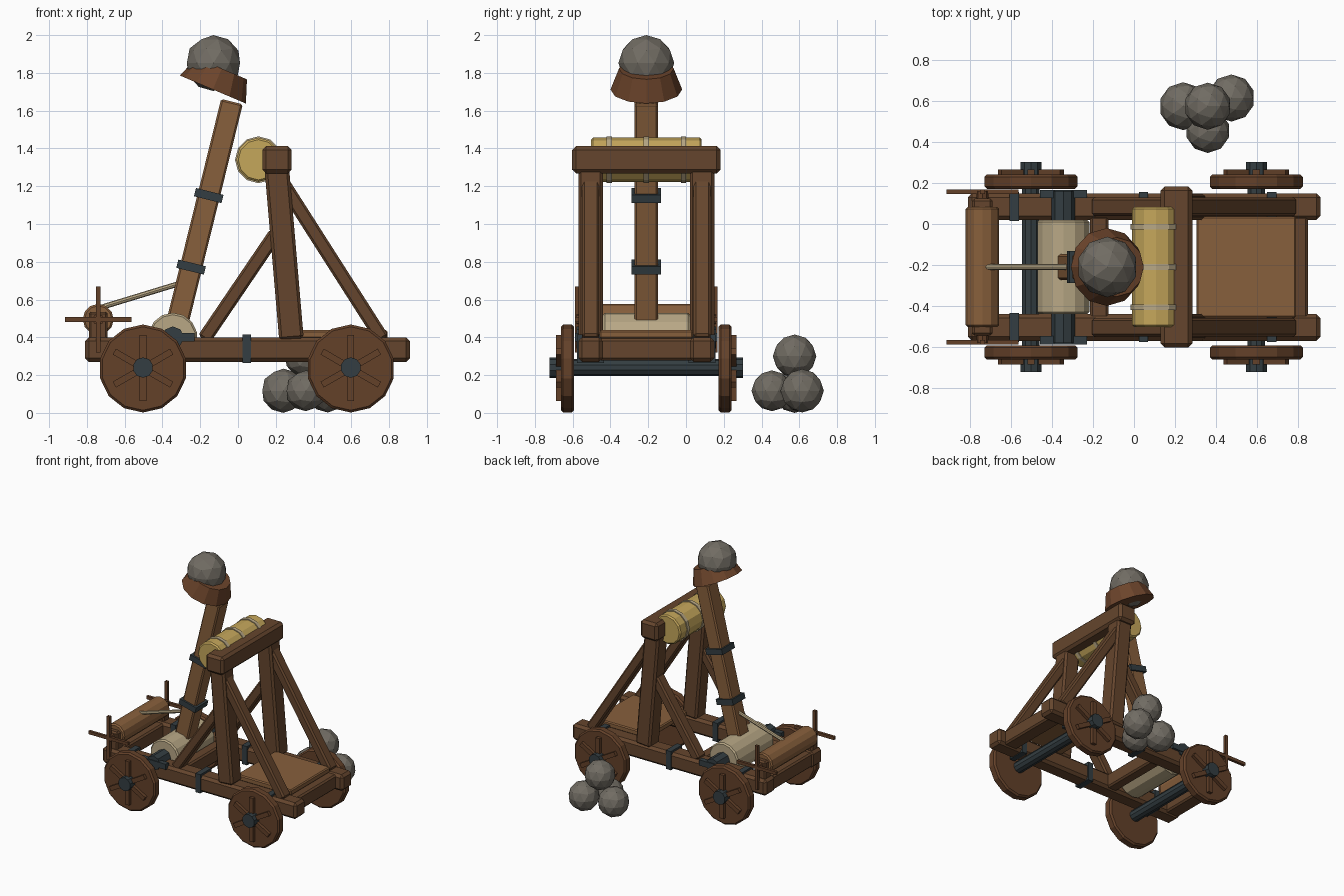
import bpy, math
from mathutils import Vector, Matrix

if "Cube" in bpy.data.objects:
    bpy.data.objects.remove(bpy.data.objects["Cube"])

YC = -0.21  # centre line of the catapult


def mat(name, c):
    m = bpy.data.materials.new(name)
    m.diffuse_color = (*c, 1)
    m.use_nodes = True
    m.node_tree.nodes["Principled BSDF"].inputs["Base Color"].default_value = m.diffuse_color
    return m


TIMBER = mat("dark timber", (0.130, 0.060, 0.026))
PLANK = mat("light wood", (0.245, 0.115, 0.045))
WHEEL = mat("wheel wood", (0.125, 0.052, 0.022))
CUP = mat("cup wood", (0.150, 0.058, 0.024))
IRON = mat("dark iron", (0.034, 0.048, 0.054))
STRAW = mat("straw", (0.560, 0.385, 0.105))
ROPE = mat("rope", (0.480, 0.390, 0.235))
STONE = mat("stone", (0.165, 0.150, 0.125))


def finish(name, material, matrix, bevel=0.0):
    ob = bpy.context.object
    ob.name = name
    ob.matrix_world = matrix
    ob.data.materials.append(material)
    if bevel:
        b = ob.modifiers.new("bevel", "BEVEL")
        b.width, b.segments, b.limit_method = bevel, 1, "ANGLE"
    return ob


def box(name, center, size, material, bevel=0.0, rot_y=0.0):
    bpy.ops.mesh.primitive_cube_add(size=1)
    m = (Matrix.Translation(center) @ Matrix.Rotation(rot_y, 4, "Y")
         @ Matrix.Diagonal((1, 1, 1, 1)))
    for v in bpy.context.object.data.vertices:
        v.co = Vector(a * b for a, b in zip(v.co, size))
    return finish(name, material, m, bevel)


def beam(name, a, b, y, width, depth, material, bevel=0.012):
    """Square timber between two (x, z) points in the side plane."""
    dx, dz = b[0] - a[0], b[1] - a[1]
    mid = ((a[0] + b[0]) / 2, y, (a[1] + b[1]) / 2)
    return box(name, mid, (width, depth, math.hypot(dx, dz)), material, bevel,
               math.atan2(dx, dz))


def roller(name, x, z, y0, y1, r, material, sides=12, bevel=0.0):
    """Cylinder lying along y."""
    bpy.ops.mesh.primitive_cylinder_add(vertices=sides, radius=r, depth=abs(y1 - y0))
    m = Matrix.Translation((x, (y0 + y1) / 2, z)) @ Matrix.Rotation(math.pi / 2, 4, "X")
    return finish(name, material, m, bevel)


def stone(name, p, r):
    bpy.ops.mesh.primitive_ico_sphere_add(subdivisions=2, radius=r)
    return finish(name, STONE, Matrix.Translation(p))


# Parts mirrored on both sides of the frame
for s, tag in ((-1, "near"), (1, "far")):
    y = YC + s * 0.295
    box(f"side_rail_{tag}", (0.05, y, 0.335), (1.72, 0.13, 0.13), TIMBER, 0.02)
    beam(f"upright_{tag}", (0.283, 0.39), (0.205, 1.30), y, 0.13, 0.13, TIMBER, 0.015)
    beam(f"front_brace_{tag}", (0.235, 1.22), (0.765, 0.39), y, 0.075, 0.09, TIMBER)
    beam(f"rear_brace_{tag}", (0.20, 0.95), (-0.18, 0.39), y, 0.075, 0.09, TIMBER)
    for x in (-0.585, 0.047, 0.672):
        box(f"rail_band_{tag}", (x, y, 0.34), (0.045, 0.142, 0.15), IRON)
    # drum bearing and winch post
    box(f"bearing_plate_{tag}", (-0.345, YC + s * 0.357, 0.40), (0.23, 0.04, 0.045), IRON)
    box(f"winch_post_{tag}", (-0.74, YC + s * 0.295, 0.46), (0.10, 0.08, 0.15), TIMBER, 0.012)
    # winch handles
    yh = YC + s * 0.367
    box(f"handle_upright_{tag}", (-0.74, yh, 0.495), (0.025, 0.022, 0.35), WHEEL)
    box(f"handle_level_{tag}", (-0.74, yh, 0.495), (0.35, 0.022, 0.025), WHEEL)
    # wheels with raised spokes and iron hubs
    for x, end in ((-0.503, "rear"), (0.597, "front")):
        roller(f"{end}_wheel_{tag}", x, 0.235, YC + s * 0.382, YC + s * 0.452,
               0.233, WHEEL, 14, 0.012)
        for k in range(3):
            box(f"{end}_spokes_{tag}", (x, YC + s * 0.460, 0.237), (0.035, 0.034, 0.35),
                WHEEL, 0, k * math.pi / 3)
        roller(f"{end}_hub_{tag}", x, 0.24, YC + s * 0.44, YC + s * 0.512, 0.054, IRON, 10)

# Axles, cross timbers and front deck
for x, end in ((-0.503, "rear"), (0.597, "front")):
    roller(f"{end}_axle", x, 0.24, YC - 0.45, YC + 0.45, 0.045, IRON, 10)
for x, w in ((-0.74, 0.12), (-0.17, 0.09), (0.79, 0.12)):
    box("cross_timber", (x, YC, 0.335), (w, 0.50, 0.115), TIMBER, 0.012)
box("deck", (0.548, YC, 0.415), (0.485, 0.495, 0.045), PLANK, 0.008)

# Top crossbar and bound straw pad
box("crossbar", (0.207, YC, 1.34), (0.155, 0.785, 0.145), TIMBER, 0.02)
roller("straw_pad", 0.108, 1.34, YC - 0.293, YC + 0.293, 0.117, STRAW, 12, 0.01)
for d in (-0.197, 0, 0.197):
    roller("pad_rope", 0.108, 1.34, YC + d - 0.014, YC + d + 0.014, 0.124, ROPE, 12)

# Rope drum and winch
roller("rope_drum", -0.345, 0.40, YC - 0.23, YC + 0.23, 0.13, ROPE, 14, 0.01)
roller("drum_axle", -0.345, 0.40, YC - 0.37, YC + 0.37, 0.058, IRON, 8)
roller("winch", -0.74, 0.495, YC - 0.293, YC + 0.293, 0.082, PLANK, 12, 0.01)
roller("winch_axle", -0.74, 0.495, YC - 0.37, YC + 0.37, 0.03, WHEEL, 8)

# Throwing arm with iron bands
foot, tip = Vector((-0.339, 0.405)), Vector((-0.032, 1.648))
u = (tip - foot).normalized()
beam("throwing_arm", foot, tip, YC, 0.118, 0.125, PLANK, 0.01)
for s in (0.378, 0.768):
    p = foot + u * s
    box("arm_band", (p.x, YC, p.y), (0.15, 0.155, 0.045), IRON, 0.0, math.atan2(u.x, u.y))

# Winch rope
a, b = Vector((-0.72, YC, 0.56)), Vector((-0.31, YC, 0.685))
bpy.ops.mesh.primitive_cylinder_add(vertices=8, radius=0.014, depth=(b - a).length)
finish("winch_rope", ROPE, Matrix.Translation((a + b) / 2)
       @ (b - a).to_track_quat("Z", "Y").to_matrix().to_4x4())

# Tilted cup
bpy.ops.mesh.primitive_cone_add(vertices=12, radius1=0.19, radius2=0.145, depth=0.12)
finish("cup", CUP, Matrix.Translation((-0.133, YC, 1.712))
       @ Matrix.Rotation(math.radians(23), 4, "Y") @ Matrix.Translation((0, 0, 0.06)))

# Loaded stone and the pile beside the machine
stone("loaded_stone", (-0.13, YC, 1.852), 0.148)
for p, r in (((0.24, 0.575, 0.117), 0.117), ((0.475, 0.615, 0.117), 0.115),
             ((0.36, 0.455, 0.117), 0.108), ((0.36, 0.575, 0.30), 0.115)):
    stone("pile_stone", p, r)
